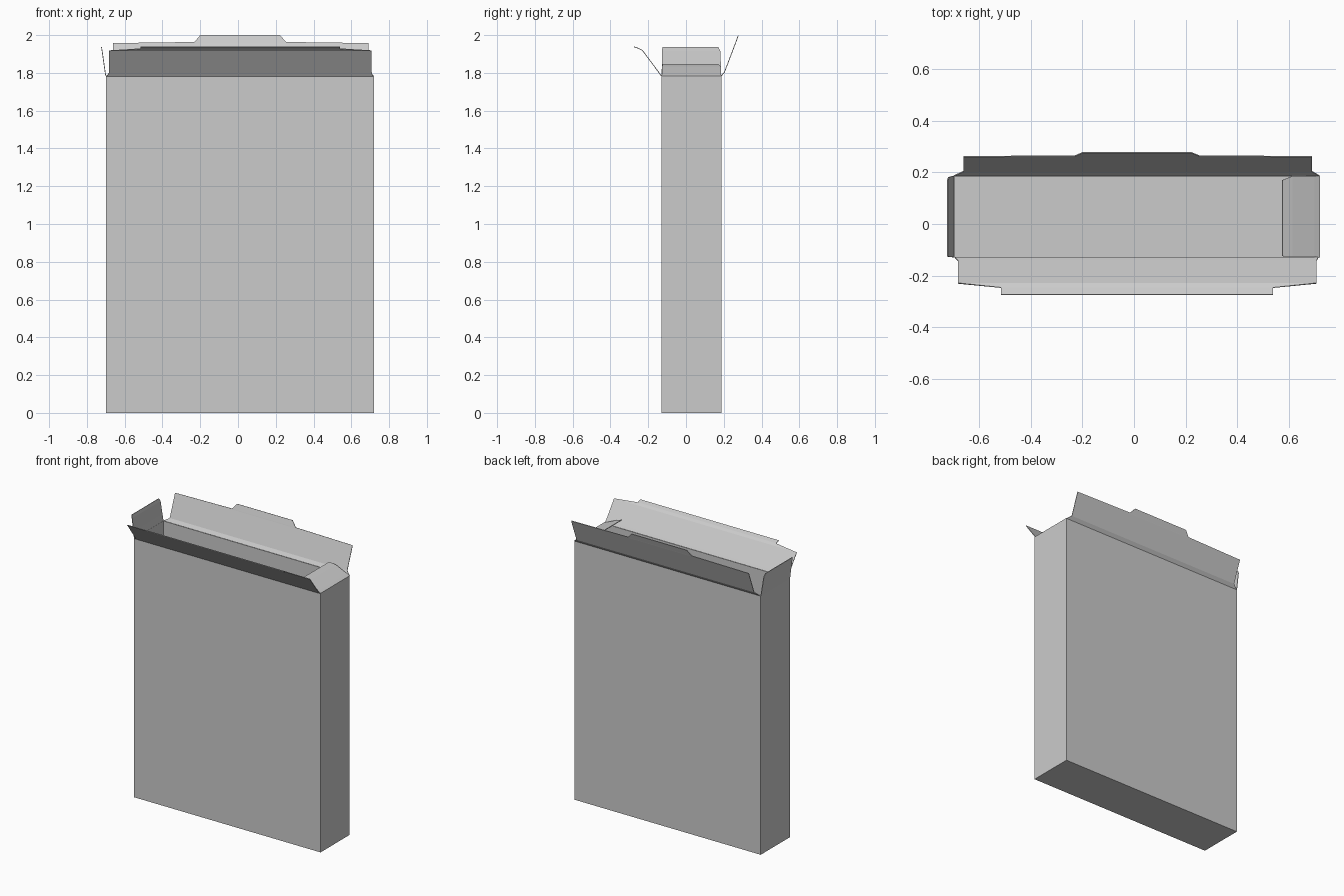
import bpy

if "Cube" in bpy.data.objects:
    bpy.data.objects.remove(bpy.data.objects["Cube"])

BOARD = 0.004                                   # cardboard thickness
X0, X1, Y0, Y1, TOP = -0.70, 0.72, -0.13, 0.187, 1.783


def sheet(name, verts, faces):
    """Thin cardboard sheet."""
    mesh = bpy.data.meshes.new(name)
    mesh.from_pydata(verts, [], faces)
    obj = bpy.data.objects.new(name, mesh)
    bpy.context.collection.objects.link(obj)
    mod = obj.modifiers.new("board", 'SOLIDIFY')
    mod.thickness = BOARD
    mod.offset = -1 if name == "box_body" else 0
    return obj


def flap(name, rows, side=False):
    """Folded flap from rows (low, high, offset, z) running along x, or y for a side flap."""
    verts = []
    for low, high, off, z in rows:
        for a in (low, high):
            verts.append((off, a, z) if side else (a, off, z))
    faces = [(2 * i, 2 * i + 1, 2 * i + 3, 2 * i + 2) for i in range(len(rows) - 1)]
    return sheet(name, verts, faces)


# open-topped box
corners = [(X0, Y0), (X1, Y0), (X1, Y1), (X0, Y1)]
sheet("box_body",
      [(x, y, z) for z in (0, TOP) for x, y in corners],
      [(3, 2, 1, 0)] + [(i, (i + 1) % 4, (i + 1) % 4 + 4, i + 4) for i in range(4)])

# long flaps with tapered roots and closing tabs
flap("front_flap", [
    (X0 + .005, X1 - .005, Y0, TOP), (-.683, .708, -.142, 1.80),
    (-.683, .708, -.230, 1.918), (-.515, .54, -.247, 1.928),
    (-.515, .54, -.275, 1.938)])
flap("back_flap", [
    (X0, X1, Y1, TOP), (-.662, .69, .204, 1.805),
    (-.662, .69, .262, 1.957), (-.23, .255, .264, 1.963),
    (-.20, .222, .277, 1.999)])

# short side flaps, one upright and one folded inward
flap("left_flap", [
    (Y0, Y1, X0, TOP), (-.128, .185, -.707, 1.83),
    (-.127, .182, -.719, 1.915), (-.125, .170, -.723, 1.937)], True)
flap("right_flap", [
    (Y0, Y1, X1, TOP), (-.127, .186, .700, 1.793),
    (-.126, .186, .615, 1.831), (-.125, .170, .575, 1.846)], True)
